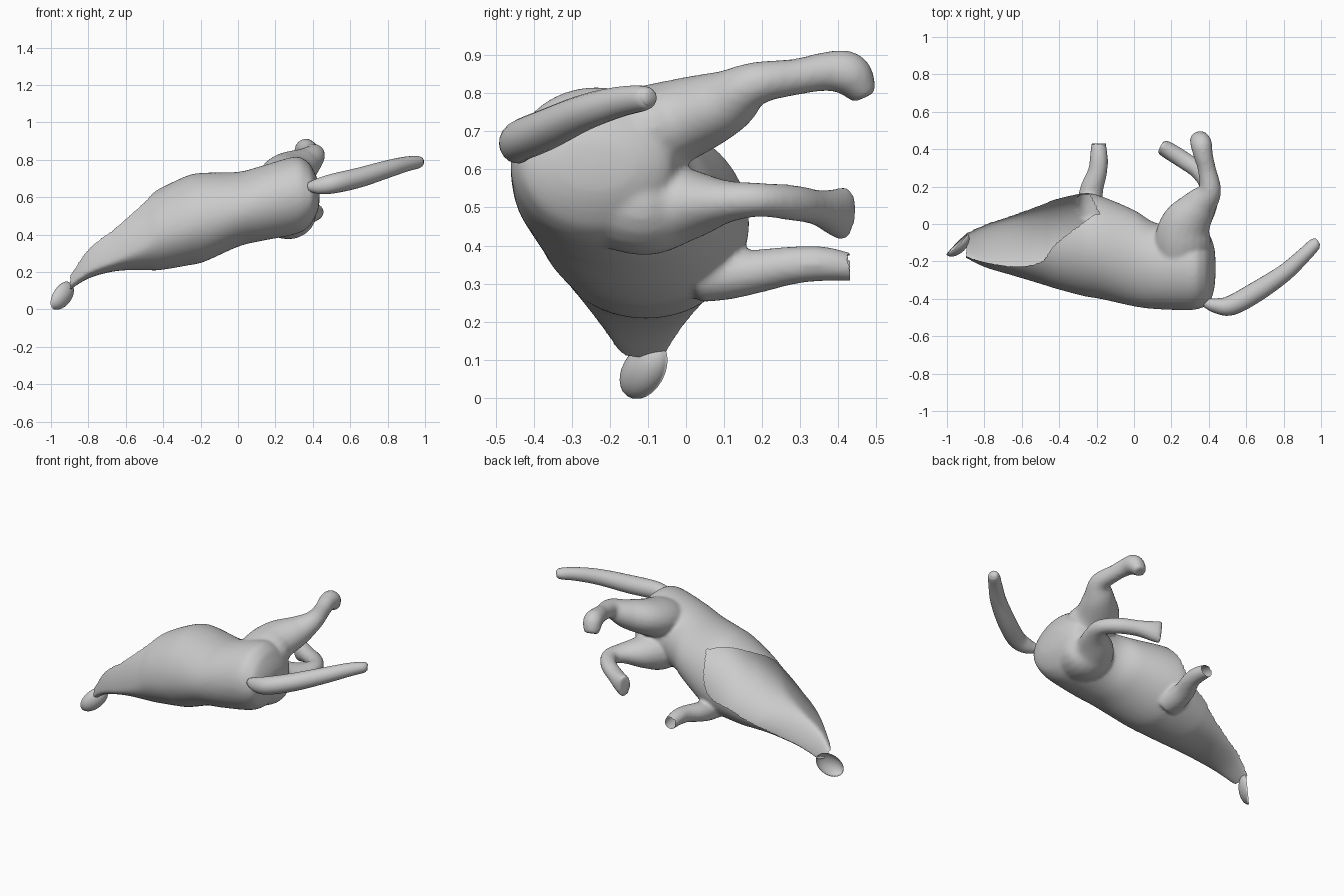
import bpy, bmesh, math
from mathutils import Vector, Matrix

if "Cube" in bpy.data.objects:
    bpy.data.objects.remove(bpy.data.objects["Cube"])

grey = bpy.data.materials.new("plain grey")
grey.diffuse_color = (0.6, 0.6, 0.6, 1)
grey.use_nodes = True
grey.node_tree.nodes["Principled BSDF"].inputs["Base Color"].default_value = grey.diffuse_color


def spline(rows, steps):
    """Catmull-Rom interpolation of rows of numbers."""
    out = []
    n = len(rows)
    for i in range(n - 1):
        quad = (rows[max(i - 1, 0)], rows[i], rows[i + 1], rows[min(i + 2, n - 1)])
        for s in range(steps):
            t = s / steps
            out.append([0.5 * (2 * b + (c - a) * t + (2 * a - 5 * b + 4 * c - d) * t * t
                               + (3 * b - a - 3 * c + d) * t ** 3)
                        for a, b, c, d in zip(*quad)])
    out.append(list(rows[-1]))
    return out


def make(name, bm):
    mesh = bpy.data.meshes.new(name)
    bm.to_mesh(mesh)
    bm.free()
    mesh.materials.append(grey)
    for p in mesh.polygons:
        p.use_smooth = True
    ob = bpy.data.objects.new(name, mesh)
    bpy.context.collection.objects.link(ob)
    return ob


def loft(bm, rings):
    """Closed skin over rings of points, capped at both ends."""
    grid = [[bm.verts.new(p) for p in ring] for ring in rings]
    n = len(grid[0])
    for a, b in zip(grid, grid[1:]):
        for i in range(n):
            bm.faces.new((a[i], a[(i + 1) % n], b[(i + 1) % n], b[i]))
    for ring in (grid[0], grid[-1]):
        tip = bm.verts.new(sum((v.co for v in ring), Vector()) / n)
        for i in range(n):
            bm.faces.new((ring[i], ring[(i + 1) % n], tip))


def tube(bm, rows, sides=20):
    """Limb along points (x, y, z, side radius, other radius)."""
    pts = spline(rows, 6)
    rings, side = [], Vector((1, 0, 0))
    for i, (x, y, z, rs, ru) in enumerate(pts):
        d = (Vector(pts[min(i + 1, len(pts) - 1)][:3]) - Vector(pts[max(i - 1, 0)][:3])).normalized()
        side = (side - d * side.dot(d)).normalized()
        up = d.cross(side)
        rings.append([Vector((x, y, z)) + rs * math.cos(a) * side + ru * math.sin(a) * up
                      for a in (math.tau * k / sides for k in range(sides))])
    loft(bm, rings)


# Body: x, y min, y max, z min, widest z, z max, upper rim angle, far rim angle
body = [
    (-0.92, -.17, -.055, .09, .11, .19, 150, 0),
    (-0.80, -.23, .00, .165, .20, .39, 140, -5),
    (-0.65, -.275, .05, .205, .265, .51, 134, -8),
    (-0.50, -.32, .105, .21, .345, .60, 116, -10),
    (-0.42, -.345, .135, .21, .40, .645, 90, -8),
    (-0.27, -.385, .165, .235, .45, .715, 64, 0),
    (-0.18, -.40, .15, .255, .48, .73, 50, 50),
    (0.0, -.44, .075, .335, .53, .735, 50, 50),
    (0.12, -.455, .005, .365, .565, .765, 50, 50),
    (0.30, -.46, -.01, .40, .61, .815, 50, 50),
    (0.37, -.445, -.03, .435, .61, .79, 50, 50),
    (0.405, -.42, -.06, .48, .61, .74, 50, 50),
    (0.43, -.34, -.13, .54, .61, .68, 50, 50),
    (0.437, -.24, -.23, .60, .61, .62, 50, 50),
]
sections = spline(body, 6)
bm = bmesh.new()
rings = []
for x, y0, y1, z0, zc, z1, top, far in sections:
    ring = []
    for k in range(64):
        a = math.tau * k / 64
        s = math.sin(a)
        ring.append((x, (y0 + y1) / 2 + (y1 - y0) / 2 * math.cos(a),
                     zc + s * ((z1 - zc) if s > 0 else (zc - z0))))
    rings.append(ring)
loft(bm, rings)

# Upper hind leg
tube(bm, [(.26, -.24, .67, .13, .10), (.26, -.1, .702, .15, .117), (.28, 0, .735, .135, .107),
          (.35, .1, .775, .095, .086), (.405, .18, .824, .062, .058), (.39, .29, .843, .049, .048),
          (.37, .37, .857, .052, .052), (.36, .425, .852, .058, .058),
          (.35, .452, .82, .052, .048), (.345, .467, .79, .042, .032)])
# Lower hind leg
tube(bm, [(.26, -.24, .54, .14, .13), (.27, -.1, .508, .15, .135), (.3, 0, .508, .115, .098),
          (.375, .1, .515, .072, .058), (.405, .19, .52, .052, .045), (.35, .28, .512, .047, .047),
          (.26, .345, .5, .047, .047), (.18, .395, .487, .046, .064), (.145, .415, .483, .038, .073)])
# Front leg
tube(bm, [(-.235, .03, .315, .075, .065), (-.235, .11, .322, .069, .064), (-.225, .19, .333, .062, .057),
          (-.195, .28, .348, .052, .05), (-.188, .36, .352, .048, .046), (-.19, .45, .34, .037, .035)])
bmesh.ops.recalc_face_normals(bm, faces=bm.faces)
torso = make("body_and_legs", bm)

# Fuse the body and legs into one skin
remesh = torso.modifiers.new("fuse", 'REMESH')
remesh.mode = 'VOXEL'
remesh.voxel_size = 0.01
soften = torso.modifiers.new("soften", 'SMOOTH')
soften.factor = 0.5
soften.iterations = 8
fused = bpy.data.meshes.new_from_object(torso.evaluated_get(bpy.context.evaluated_depsgraph_get()))
torso.modifiers.clear()
bm = bmesh.new()
bm.from_mesh(fused)


def in_opening(p):
    """Large gap in the flank, the open neck and the open front leg end."""
    if p.x < -0.90 or (p.x < 0 and p.y > 0.43):
        return True
    if p.x > -0.18:
        return False
    i = next(i for i, s in enumerate(sections) if s[0] >= p.x)
    a, b = sections[i - 1], sections[i]
    t = (p.x - a[0]) / (b[0] - a[0])
    _, y0, y1, z0, zc, z1, top, far = [u + (v - u) * t for u, v in zip(a, b)]
    dz = p.z - zc
    ang = math.degrees(math.atan2(dz / ((z1 - zc) if dz > 0 else (zc - z0)),
                                  (p.y - (y0 + y1) / 2) / ((y1 - y0) / 2)))
    return far < ang < top


bmesh.ops.delete(bm, geom=[f for f in bm.faces if in_opening(f.calc_center_median())], context='FACES')
# Even out the ragged rim
for _ in range(4):
    rim = [v for v in bm.verts if v.is_boundary]
    bmesh.ops.smooth_vert(bm, verts=rim, factor=0.3, use_axis_x=True, use_axis_y=True, use_axis_z=True)
bm.to_mesh(torso.data)
bm.free()
bpy.data.meshes.remove(fused)
for p in torso.data.polygons:
    p.use_smooth = True
    p.material_index = 0

# Tail
bm = bmesh.new()
tube(bm, [(.38, -.42, .655, .025, .025), (.44, -.437, .66, .04, .045), (.52, -.435, .675, .053, .053),
          (.65, -.365, .705, .055, .053), (.8, -.265, .75, .047, .047), (.9, -.175, .777, .04, .04),
          (.965, -.11, .787, .034, .032), (.985, -.095, .787, .018, .018)])
bmesh.ops.recalc_face_normals(bm, faces=bm.faces)
make("tail", bm)

# Ear: hollow half of a flattened ellipsoid
normal = Vector((.72, -.65, -.1)).normalized()
length = Vector((.3, .58, .55))
length = (length - normal * length.dot(normal)).normalized()
width = normal.cross(length)
bm = bmesh.new()
bmesh.ops.create_uvsphere(bm, u_segments=24, v_segments=16, radius=1)
bmesh.ops.bisect_plane(bm, geom=bm.verts[:] + bm.edges[:] + bm.faces[:], plane_co=(0, 0, 0),
                       plane_no=(0, 0, 1), clear_inner=True)
frame = Matrix((length * .094, width * .06, normal * .05)).transposed().to_4x4()
bm.transform(Matrix.Translation((-.945, -.107, .073)) @ frame)
make("ear", bm)
